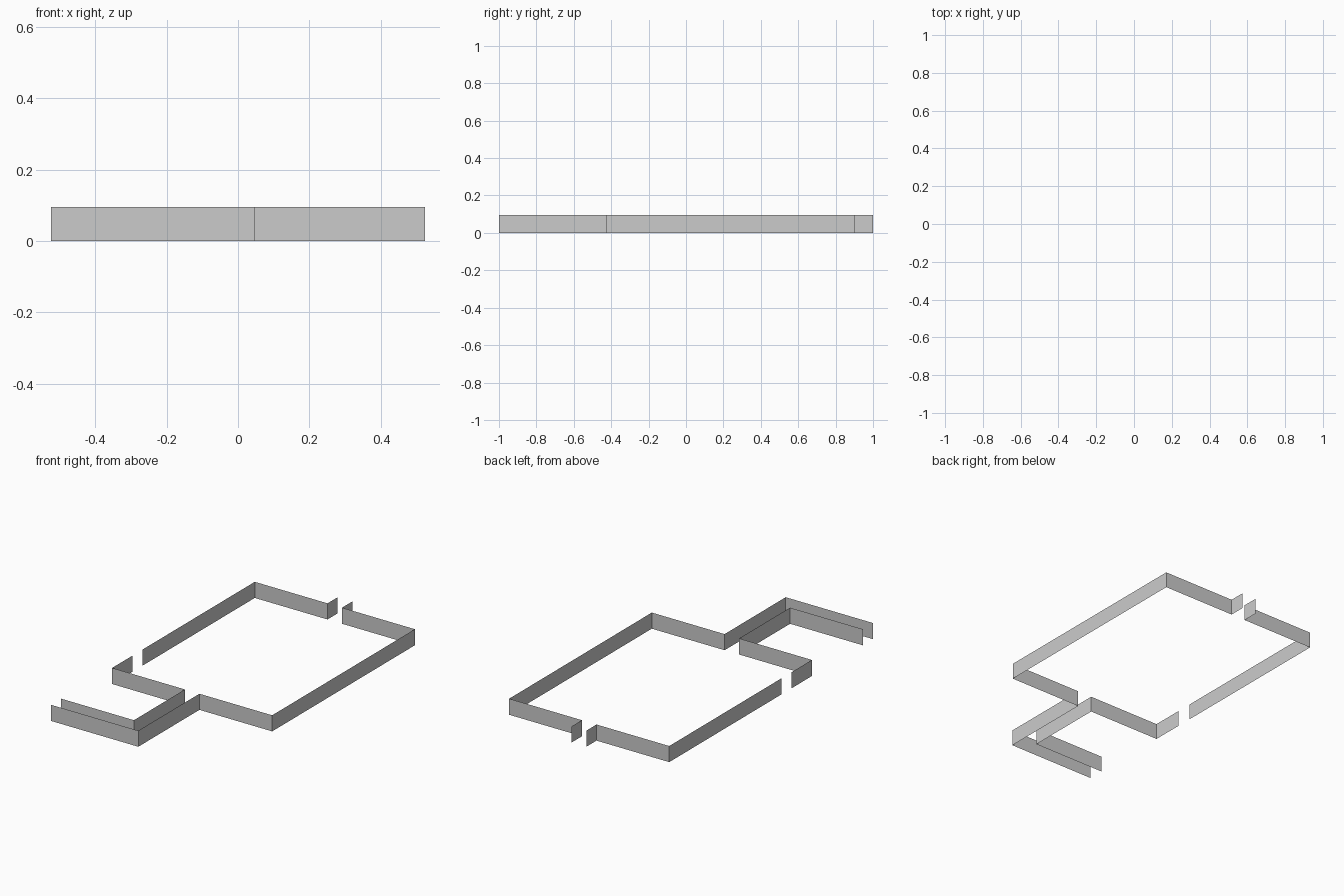
import bpy

if "Cube" in bpy.data.objects:
    bpy.data.objects.remove(bpy.data.objects["Cube"])

U = 2 / 21  # one grid cell; the plan is 11 x 21 cells and walls are one cell high


def wall(name, path):
    """Zero-thickness wall standing along an open plan path given in cells."""
    n = len(path)
    verts = [(x * U, y * U, z) for z in (0, U) for x, y in path]
    faces = [(i, i + 1, n + i + 1, n + i) for i in range(n - 1)]
    mesh = bpy.data.meshes.new(name)
    mesh.from_pydata(verts, [], faces)
    obj = bpy.data.objects.new(name, mesh)
    bpy.context.collection.objects.link(obj)


# Outer side of the front corridor, right side of the room, right back door jamb
wall("right_wall", [(-5.5, -10.5), (0.5, -10.5), (0.5, -4.5), (5.5, -4.5),
                    (5.5, 9.5), (0.5, 9.5), (0.5, 10.5)])

# Left back door jamb, back wall and left side down to the side doorway
wall("back_left_wall", [(-0.5, 10.5), (-0.5, 9.5), (-5.5, 9.5), (-5.5, -1.5)])

# Front left corner and the inner side of the front corridor
wall("front_left_wall", [(-5.5, -2.5), (-5.5, -4.5), (-0.5, -4.5),
                         (-0.5, -9.5), (-5.5, -9.5)])
